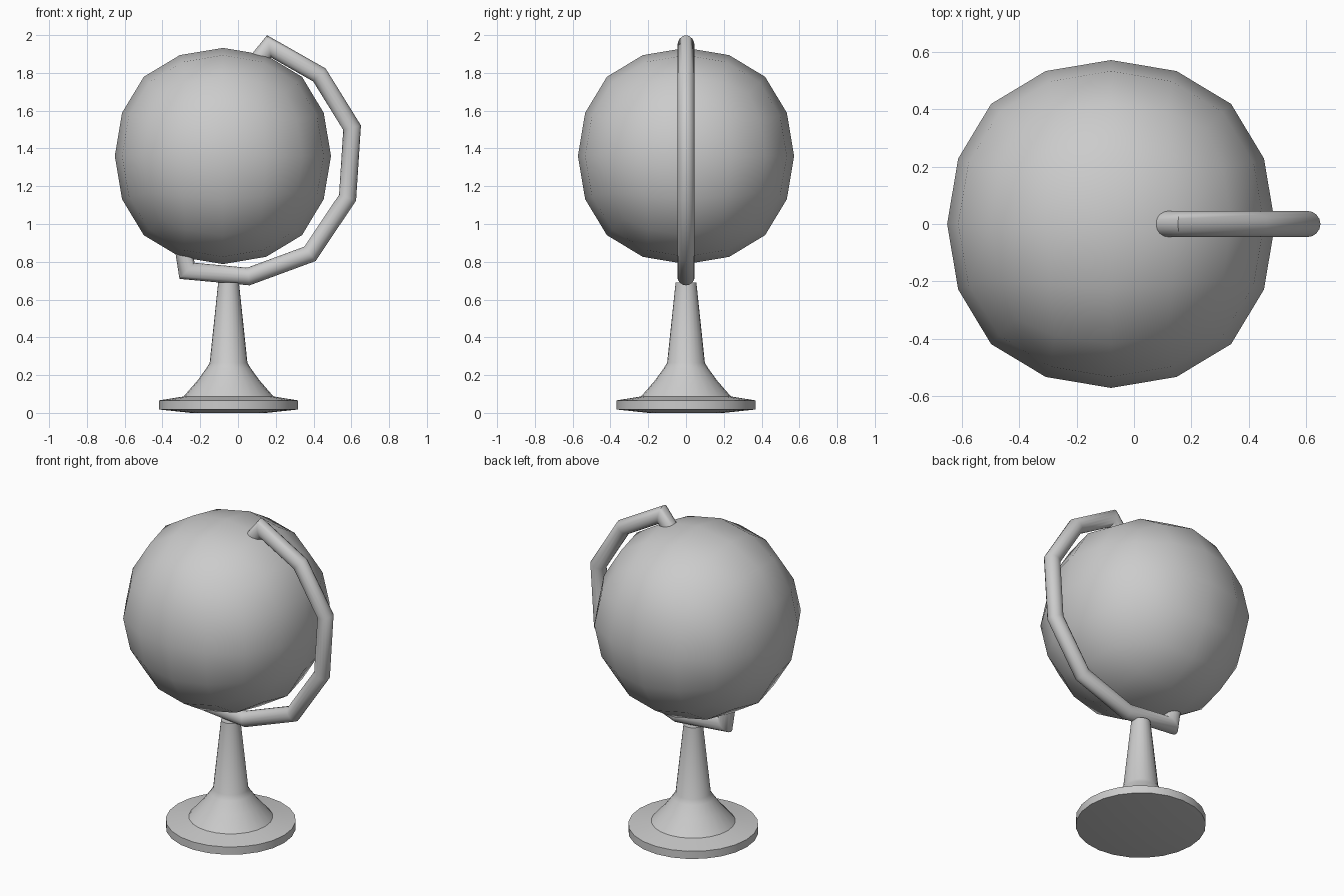
import bpy, bmesh, math
from mathutils import Vector

if "Cube" in bpy.data.objects:
    bpy.data.objects.remove(bpy.data.objects["Cube"])


def make_object(name, bm, angle=40):
    bmesh.ops.recalc_face_normals(bm, faces=bm.faces)
    mesh = bpy.data.meshes.new(name)
    bm.to_mesh(mesh)
    bm.free()
    ob = bpy.data.objects.new(name, mesh)
    bpy.context.collection.objects.link(ob)
    bpy.ops.object.select_all(action='DESELECT')
    ob.select_set(True)
    bpy.context.view_layer.objects.active = ob
    bpy.ops.object.shade_smooth_by_angle(angle=math.radians(angle))
    return ob


def skin_rings(name, rings, angle=40):
    """Bridge a series of equal rings and cap both ends."""
    bm = bmesh.new()
    loops = [[bm.verts.new(p) for p in ring] for ring in rings]
    n = len(loops[0])
    for a, b in zip(loops, loops[1:]):
        for i in range(n):
            j = (i + 1) % n
            bm.faces.new((a[i], a[j], b[j], b[i]))
    bm.faces.new(loops[0])
    bm.faces.new(loops[-1])
    return make_object(name, bm, angle)


def lathe(name, profile, cx, sides):
    turns = [2 * math.pi * i / sides for i in range(sides)]
    return skin_rings(name, [[(cx + r * math.cos(t), r * math.sin(t), z)
                              for t in turns] for r, z in profile], 35)


def tube(name, path, radius, sides):
    """Round tube along an x-z path with mitred corners."""
    pts = [Vector((x, 0, z)) for x, z in path]
    y = Vector((0, 1, 0))
    rings = []
    for i, p in enumerate(pts):
        d_in = (p - pts[i - 1]).normalized() if i else (pts[1] - p).normalized()
        d_out = (pts[i + 1] - p).normalized() if i < len(pts) - 1 else d_in
        tangent = (d_in + d_out).normalized()
        side = tangent.cross(y) / tangent.dot(d_in)
        rings.append([p + radius * (math.cos(a) * side + math.sin(a) * y)
                      for a in (2 * math.pi * k / sides for k in range(sides))])
    return skin_rings(name, rings, 50)


# globe: subdivided cube, slightly boxy low-poly ball
bm = bmesh.new()
bmesh.ops.create_cube(bm, size=1.303)
globe = make_object("globe", bm, 180)
globe.location = (-0.08, 0, 1.36)
sub = globe.modifiers.new("round", 'SUBSURF')
sub.levels = sub.render_levels = 2
sub.use_limit_surface = False

# bent arm holding the globe at both poles of its tilted axis
tube("meridian_arm",
     [(0.11, 1.872), (0.165, 1.94), (0.431, 1.789), (0.604, 1.51),
      (0.58, 1.139), (0.381, 0.842), (0.055, 0.722), (-0.27, 0.752),
      (-0.29, 0.88)], 0.046, 16)

# turned pedestal with disc foot
lathe("pedestal",
      [(0.2, 0.0), (0.368, 0.018), (0.368, 0.066), (0.238, 0.087),
       (0.164, 0.172), (0.117, 0.237), (0.1, 0.265), (0.055, 0.69)], -0.05, 24)
